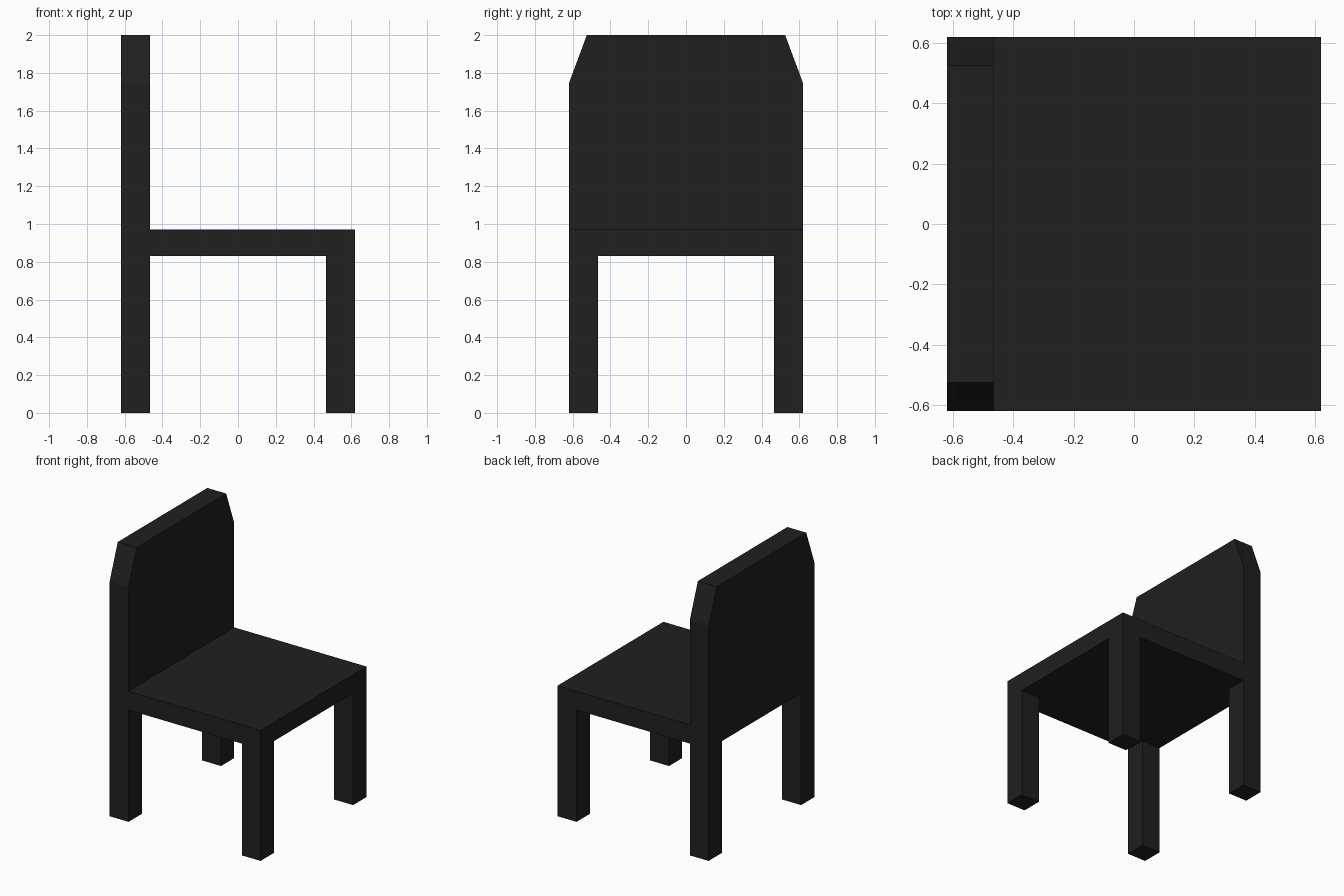
import bpy, bmesh
from mathutils import Vector

if "Cube" in bpy.data.objects:
    bpy.data.objects.remove(bpy.data.objects["Cube"])

HALF = 0.62          # half width and half depth
INNER = 0.465        # inner face of legs and backrest
SEAT_LOW, SEAT_TOP = 0.83, 0.97

black = bpy.data.materials.new("black_paint")
black.diffuse_color = (0.014, 0.014, 0.014, 1)
black.use_nodes = True
black.node_tree.nodes["Principled BSDF"].inputs["Base Color"].default_value = black.diffuse_color


def extrude_profile(name, outline, x0, x1):
    """Extrude a closed (y, z) outline from x0 to x1."""
    bm = bmesh.new()
    face = bm.faces.new([bm.verts.new((x0, y, z)) for y, z in outline])
    new = bmesh.ops.extrude_face_region(bm, geom=[face])["geom"]
    bmesh.ops.translate(bm, vec=Vector((x1 - x0, 0, 0)),
                        verts=[v for v in new if isinstance(v, bmesh.types.BMVert)])
    bmesh.ops.recalc_face_normals(bm, faces=bm.faces)
    mesh = bpy.data.meshes.new(name)
    bm.to_mesh(mesh)
    bm.free()
    mesh.materials.append(black)
    obj = bpy.data.objects.new(name, mesh)
    bpy.context.collection.objects.link(obj)
    return obj


def mirrored(points):
    """Complete a symmetric outline from its +y half."""
    return points + [(-y, z) for y, z in reversed(points)]


# Backrest and back legs, one continuous board with cut top corners
extrude_profile("backrest_and_back_legs", mirrored([
    (INNER, SEAT_LOW), (INNER, 0), (HALF, 0), (HALF, 1.745), (0.525, 2.0)]),
    -HALF, -INNER)

# Seat slab
extrude_profile("seat", mirrored([(HALF, SEAT_LOW), (HALF, SEAT_TOP)]), -INNER, HALF)

# Front legs
for side, sign in (("right", -1), ("left", 1)):
    a, b = sign * INNER, sign * HALF
    extrude_profile(f"front_leg_{side}",
                    [(a, 0), (b, 0), (b, SEAT_LOW), (a, SEAT_LOW)], INNER, HALF)
